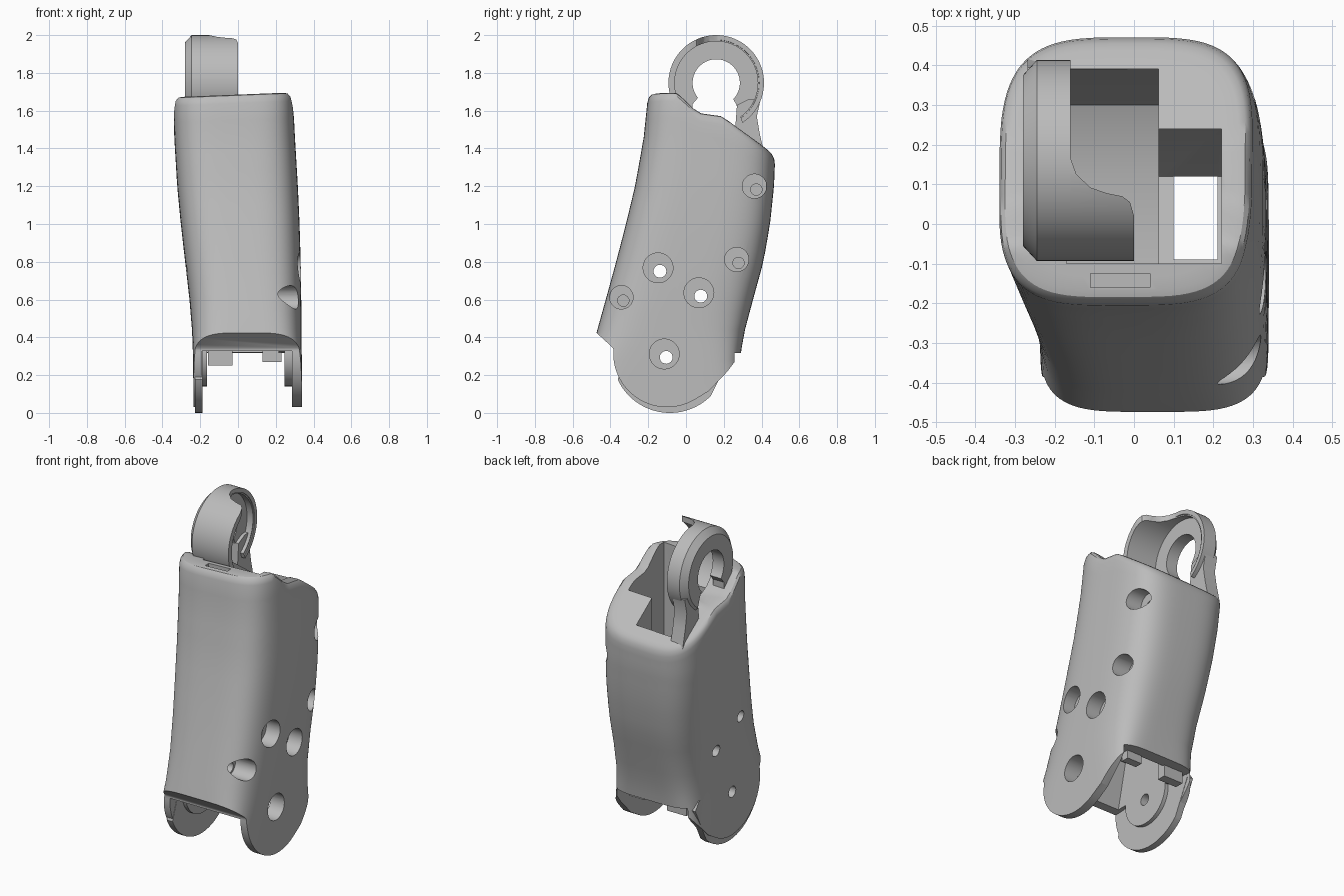
import bpy, bmesh
from math import sin, cos, pi, radians

cube = bpy.data.objects.get("Cube")
if cube:
    bpy.data.objects.remove(cube)

GREY = (0.5, 0.5, 0.5, 1)
grey = bpy.data.materials.new("plain_grey")
grey.use_nodes = True
grey.diffuse_color = GREY
grey.node_tree.nodes["Principled BSDF"].inputs["Base Color"].default_value = GREY


def finish(name, bm):
    bmesh.ops.recalc_face_normals(bm, faces=bm.faces)
    mesh = bpy.data.meshes.new(name)
    bm.to_mesh(mesh)
    bm.free()
    mesh.materials.append(grey)
    ob = bpy.data.objects.new(name, mesh)
    bpy.context.collection.objects.link(ob)
    return ob


def loft(name, rings, closed=False):
    """Skin a list of point rings; closed joins the last ring to the first."""
    bm = bmesh.new()
    rows = [[bm.verts.new(p) for p in ring] for ring in rings]
    pairs = list(zip(rows, rows[1:])) + ([(rows[-1], rows[0])] if closed else [])
    for a, b in pairs:
        for i in range(len(a)):
            j = (i + 1) % len(a)
            bm.faces.new((a[i], a[j], b[j], b[i]))
    if not closed:
        bm.faces.new(rows[0])
        bm.faces.new(rows[-1])
    return finish(name, bm)


def prism_x(name, pts, x0, x1):
    return loft(name, [[(x, y, z) for y, z in pts] for x in (x0, x1)])


def box(name, x0, x1, y0, y1, z0, z1):
    return prism_x(name, [(y0, z0), (y1, z0), (y1, z1), (y0, z1)], x0, x1)


def circle(y, z, r, a0=0, a1=360, n=40):
    angles = [radians(a0 + (a1 - a0) * i / n) for i in range(n)]
    return [(y + r * cos(a), z + r * sin(a)) for a in angles]


def lathe_x(name, profile, y, z, n=80):
    """Revolve a closed (x, radius) profile around an axis along x."""
    return loft(name, [[(x, p, q) for p, q in circle(y, z, r, n=n)]
                       for x, r in profile], closed=True)


def boolean(ob, other, op="DIFFERENCE"):
    mod = ob.modifiers.new("cut", "BOOLEAN")
    mod.operation, mod.solver, mod.object = op, "EXACT", other
    bpy.context.view_layer.objects.active = ob
    bpy.ops.object.modifier_apply(modifier=mod.name)
    bpy.data.objects.remove(other)


def interp(table, t):
    """Linear lookup; returns the remaining columns of the table."""
    if t <= table[0][0]:
        return table[0][1:]
    for a, b in zip(table, table[1:]):
        if t <= b[0]:
            k = (t - a[0]) / (b[0] - a[0])
            return [p + (q - p) * k for p, q in zip(a[1:], b[1:])]
    return table[-1][1:]


# Body sections: height, x min, x max, y min, y max, squareness
SECTIONS = [(0, -.235, .34, -.55, .3, 7), (.28, -.238, .338, -.51, .285, 5.5),
            (.42, -.242, .336, -.475, .307, 4.2),
            (.6, -.257, .335, -.425, .355, 3.7), (.8, -.28, .332, -.37, .41, 3.6),
            (1.0, -.303, .326, -.318, .445, 3.6), (1.2, -.322, .317, -.27, .466, 3.6),
            (1.45, -.337, .302, -.225, .476, 3.7), (1.69, -.345, .29, -.2, .476, 3.8)]
# Height of the scalloped top rim along y
RIM = [(-.05, 1.695), (0, 1.65), (.05, 1.6), (.1, 1.575), (.19, 1.57),
       (.3, 1.49), (.47, 1.37)]


def point(a, z, s=1):
    x0, x1, y0, y1, square = interp(SECTIONS, z)
    u = abs(cos(a)) ** (2 / square) * (1 if cos(a) > 0 else -1)
    v = abs(sin(a)) ** (2 / square) * (1 if sin(a) > 0 else -1)
    return ((x0 + x1) / 2 + s * u * (x1 - x0) / 2,
            (y0 + y1) / 2 + s * v * (y1 - y0) / 2)


def rim_point(a, s, drop, mix=1):
    """Point on the rim, which tilts slightly down toward -x."""
    z = 1.5
    for _ in range(3):
        x, y = point(a, z, s)
        top = interp(RIM, y)[0] - drop - .04 * (.25 - x)
        z = 1.1 + (top - 1.1) * mix
    return (x, y, z)


# Body skin with a softened rim
ANGLES = [2 * pi * (i + 0.5) / 88 for i in range(88)]
rings = [[(*point(a, z), z) for a in ANGLES]
         for z in [-.05 + 1.15 * i / 14 for i in range(15)]]
rings += [[rim_point(a, 1, .045, m / 6) for a in ANGLES] for m in range(1, 7)]
for s, drop in [(.985, .018), (.95, .004), (.9, 0), (.8, 0), (.7, 0), (.6, 0),
                (.5, 0), (.4, 0), (.3, 0), (.2, 0), (.1, 0), (.02, 0)]:
    rings.append([rim_point(a, s, drop) for a in ANGLES])
body = loft("body_shell", rings)

# Rounded lower outline and the gap between the two cheeks
below = [(-.8, -.3), (-.8, .69), (-.475, .425), (-.388, .345)]
below += circle(-.1, .315, .285, 176, 305) + [(.12, .115), (.22, .22), (.28, .3),
                                             (.8, .3), (.8, -.3)]
boolean(body, prism_x("outline", below, -1, 1))
boolean(body, prism_x("gap", [(-.7, -.2), (.7, -.2), (.7, .3), (.2, .32),
                              (-.3, .33), (-.7, .315)], -.19, .287))

# Top pocket, side pocket, wiring shaft, lower hollow and front slot
boolean(body, prism_x("pocket", [(-.1, 1.9), (-.1, 1.4), (-.2, .92), (.12, .88),
                                 (.3, .95), (.39, 1.4), (.39, 1.9)], -.17, .062))
boolean(body, prism_x("side_pocket", [(-.1, 1.9), (-.1, 1.1), (.12, 1.05),
                                      (.24, 1.3), (.24, 1.9)], .05, .22))
boolean(body, prism_x("hollow", [(-.36, .2), (.2, .2), (.24, .6), (-.27, .6)], -.165, .215))
boolean(body, box("shaft", .1, .21, -.09, .12, .5, 1.3))
boolean(body, box("slot", -.11, .04, -.16, -.125, 1.6, 1.8))

# Bosses inside the cheeks
for x0, x1 in ((-.2, -.165), (.245, .3)):
    boolean(body, prism_x("boss", circle(-.1, .31, .17), x0, x1), "UNION")

# Screw holes: y, z, radius, pocket floor, bore radius, bore end
HOLES = [(-.148, .768, .079, .24, .034, -.6), (.068, .636, .079, .24, .034, -.6),
         (-.115, .312, .079, .2, .034, -.6), (-.342, .612, .062, .18, .03, .08),
         (.268, .812, .064, .21, .03, .1), (.362, 1.2, .064, .2, .03, .1)]
for y, z, r, floor, bore, end in HOLES:
    boolean(body, prism_x("pocket", circle(y, z, r), floor, .6))
    boolean(body, prism_x("bore", circle(y + .01, z - .018, bore, n=24), end, .5))

# Flange on the inner side of the narrow cheek
flange_edge = [(-.3, .35)] + circle(-.085, .305, .305, 205, 318) + [(.235, .3), (.2, .35)]
flange = prism_x("cheek_flange", flange_edge, -.228, -.188)
boolean(flange, prism_x("bore", circle(-.105, .294, .034, n=24), -.5, .5))

# Small blocks hanging in the gap
blocks = [box("rear_block", -.16, -.03, .17, .225, .25, .4),
          box("side_block", .13, .23, .17, .22, .27, .4)]

# Motor ring: chamfered disc with a raised lip
CY, CZ = .16, 1.747
ring = lathe_x("motor_ring", [(-.28, .125), (-.28, .215), (-.245, .253), (-.16, .253),
                              (-.16, .228), (-.205, .22), (-.205, .125)], CY, CZ)

# Curved guard round the front of the ring
guard = lathe_x("ring_guard", [(-.21, .253), (0, .253), (0, .22), (-.21, .22)], CY, CZ)
edge = [(-.165, .6), (-.165, .18), (-.145, .125), (-.11, .092), (-.07, .078),
        (-.03, .07), (-.01, .055), (0, .02), (.1, .02), (.1, .6)]
boolean(guard, loft("edge", [[(x, y, z) for x, y in edge] for z in (1, 2.2)]))

# Leg joining the ring to the body
rear_leg = prism_x("ring_rear_leg", [(.27, 1.63), (.33, 1.66), (.395, 1.66), (.375, 1.57),
                                     (.39, 1.48), (.415, 1.37), (.25, 1.37)], -.268, -.185)

# Keyhole opening under the ring
keyhole = [(.065, 1.67), (.035, 1.635), (.03, 1.4), (.31, 1.4), (.3, 1.53),
           (.265, 1.635), (.245, 1.67)]
for ob in (ring, guard):
    boolean(ob, prism_x("keyhole", keyhole, -.5, .5))

# Smooth shading with crisp edges
for ob in [body, flange, ring, guard, rear_leg] + blocks:
    bpy.ops.object.select_all(action="DESELECT")
    ob.select_set(True)
    bpy.context.view_layer.objects.active = ob
    bpy.ops.object.shade_smooth_by_angle(angle=radians(32))
